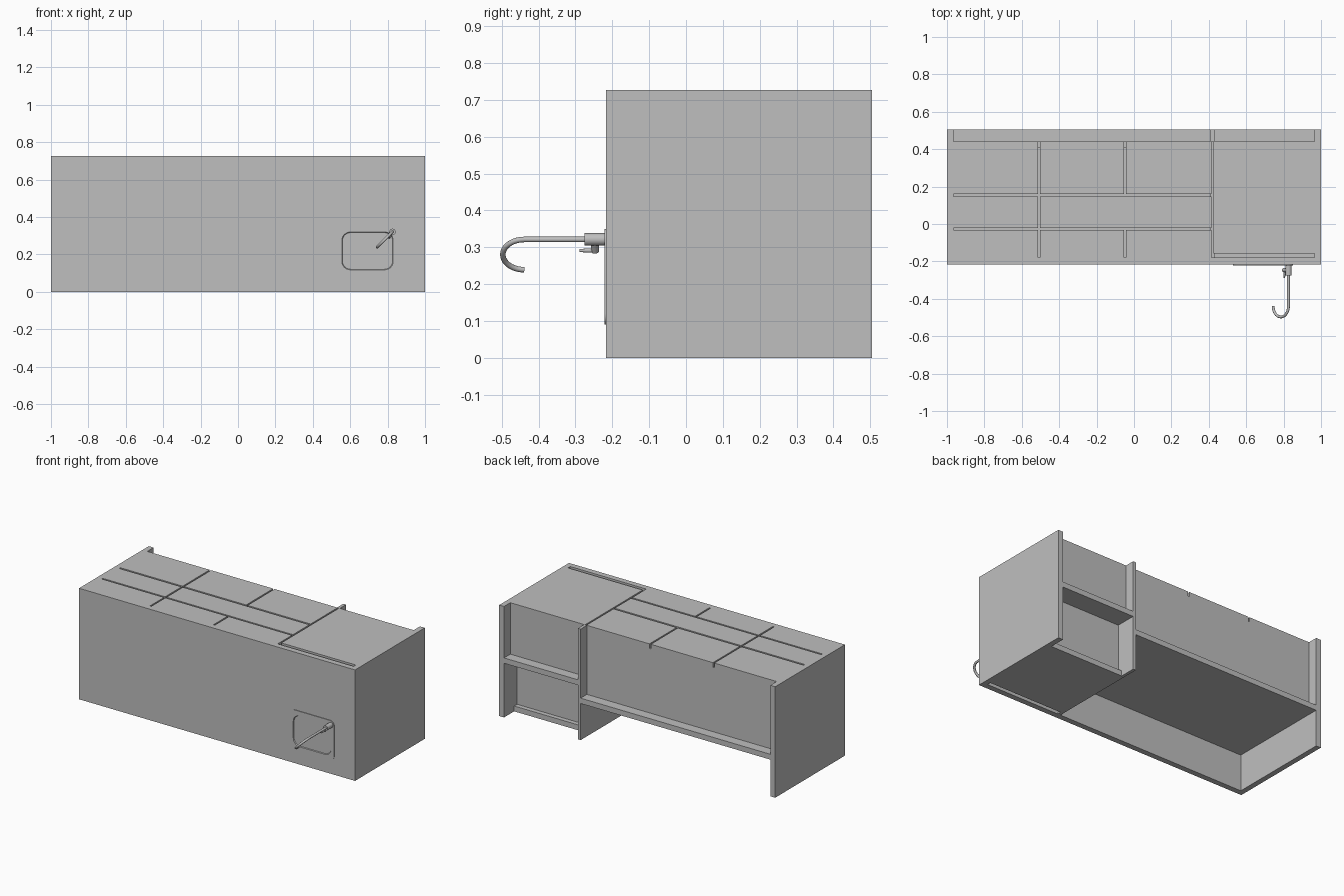
import bpy, bmesh, math
from mathutils import Vector

old = bpy.data.objects.get("Cube")
if old:
    bpy.data.objects.remove(old, do_unlink=True)

grey = bpy.data.materials.new("light_grey")
grey.use_nodes = True
COL = (0.52, 0.52, 0.52, 1)
grey.diffuse_color = COL
grey.node_tree.nodes["Principled BSDF"].inputs["Base Color"].default_value = COL


def finish(name, bm, smooth=False):
    bmesh.ops.recalc_face_normals(bm, faces=bm.faces)
    me = bpy.data.meshes.new(name)
    bm.to_mesh(me)
    bm.free()
    me.materials.append(grey)
    ob = bpy.data.objects.new(name, me)
    bpy.context.collection.objects.link(ob)
    if smooth:
        bpy.ops.object.select_all(action='DESELECT')
        ob.select_set(True)
        bpy.context.view_layer.objects.active = ob
        bpy.ops.object.shade_smooth_by_angle(angle=math.radians(35))
    return ob


def box(name, x, y, z):
    bm = bmesh.new()
    bmesh.ops.create_cube(bm, size=1)
    for v in bm.verts:
        v.co = [r[0] if c < 0 else r[1] for c, r in zip(v.co, (x, y, z))]
    return finish(name, bm)


def loft(name, rings, smooth=True):
    """Skin a list of equal-length point rings and cap both ends."""
    bm = bmesh.new()
    vs = [[bm.verts.new(p) for p in r] for r in rings]
    n = len(vs[0])
    for a, b in zip(vs, vs[1:]):
        for i in range(n):
            bm.faces.new((a[i], a[(i + 1) % n], b[(i + 1) % n], b[i]))
    bm.faces.new(vs[0])
    bm.faces.new(vs[-1])
    return finish(name, bm, smooth)


def rounded(x0, x1, z0, z1, r, y, seg=6):
    """Rounded rectangle in the plane of the worktop."""
    pts = []
    for cx, cz, a0 in ((x1 - r, z1 - r, 0), (x0 + r, z1 - r, 90),
                       (x0 + r, z0 + r, 180), (x1 - r, z0 + r, 270)):
        for i in range(seg + 1):
            a = math.radians(a0 + 90 * i / seg)
            pts.append((cx + r * math.cos(a), y, cz + r * math.sin(a)))
    return pts


def tube(name, path, radii, n=16):
    """Round tube along a path of points."""
    path = [Vector(p) for p in path]
    rings = []
    for i, p in enumerate(path):
        t = (path[min(i + 1, len(path) - 1)] - path[max(i - 1, 0)]).normalized()
        u = t.cross(Vector((1, 0, -1))).normalized()
        w = t.cross(u)
        rings.append([p + radii[i] * (u * math.cos(k * math.tau / n) + w * math.sin(k * math.tau / n))
                      for k in range(n)])
    return loft(name, rings)


W, TOP, FACE = 0.965, 0.727, 0.697      # inner half width, front plane, back of the fronts
Y0, Y1, YB = -0.18, 0.44, 0.505         # below worktop, cabinet bottom, floor edge

# Upright panels, each stepped back behind the fronts
for name, x in (("right_end_panel", (-1, -W)), ("left_end_panel", (W, 1)), ("divider", (0.41, 0.43))):
    box(name, x, (Y0, Y1), (0, FACE))
    box(name + "_foot", x, (Y1, YB), (0, TOP))

# Drawer cabinet carcass
box("drawer_cabinet_back", (-W, 0.41), (Y0, YB), (0.24, 0.275))
box("drawer_cabinet_bottom", (-W, 0.41), (0.41, Y1), (0.275, FACE))
for y in (-0.027, 0.154):
    box("drawer_rail", (-W, 0.41), (y - 0.018, y + 0.018), (0.64, 0.682))
for x in (-0.508, -0.048):
    box("drawer_upright", (x - 0.018, x + 0.018), (Y0, 0.41), (0.275, 0.68))

# Sink cabinet carcass
box("sink_cabinet_plinth", (0.43, W), (0.34, YB), (0.355, 0.39))
box("sink_cabinet_bottom", (0.43, W), (0.41, Y1), (0.39, FACE))
box("sink_cabinet_lower_wall", (0.43, W), (0.34, 0.37), (0.035, 0.355))
box("sink_cabinet_back", (0.43, W), (-0.155, 0.40), (0, 0.035))
for z in (0.02, 0.64):
    box("sink_cabinet_rail", (0.43, W), (Y0, -0.15), (z, z + 0.035))

# Fronts: rows of (y range, x ranges)
rows = (((Y0, -0.033), ((-W, -0.513), (-0.503, -0.053), (-0.043, 0.414))),
        ((-0.022, 0.148), ((-W, -0.513), (-0.503, 0.414))),
        ((0.16, Y1), ((-1, -0.513), (-0.503, -0.053), (-0.043, 0.414))),
        ((-0.157, Y1), ((0.424, 1),)))
for y, cols in rows:
    for x in cols:
        box("cabinet_front", x, y, (FACE, TOP))
box("end_strip_right", (-1, -W), (Y0, 0.16), (FACE, TOP))
box("end_strip_left", (W, 1), (Y0, -0.157), (FACE, TOP))

# Worktop with a rounded opening for the sink
worktop = box("worktop", (-1, 1), (-0.217, Y0), (0, TOP))
cutter = loft("sink_cutter", [rounded(0.545, 0.84, 0.10, 0.335, 0.05, y) for y in (-0.3, -0.1)], False)
cutter.hide_render = True
mod = worktop.modifiers.new("sink_opening", 'BOOLEAN')
mod.operation = 'DIFFERENCE'
mod.object = cutter
bpy.context.view_layer.objects.active = worktop
bpy.ops.object.modifier_apply(modifier=mod.name)
bpy.data.objects.remove(cutter, do_unlink=True)

# Sink bowl with a thin raised rim
loft("sink_bowl", [
    rounded(0.53, 0.85, 0.09, 0.35, 0.03, -0.216),
    rounded(0.53, 0.85, 0.09, 0.35, 0.03, -0.221),
    rounded(0.555, 0.83, 0.118, 0.32, 0.045, -0.221),
    rounded(0.56, 0.825, 0.123, 0.315, 0.045, -0.212),
    rounded(0.565, 0.82, 0.128, 0.31, 0.045, -0.10),
    rounded(0.58, 0.805, 0.143, 0.295, 0.04, -0.088)])

# Tap: base, hooked spout and side lever
FX, FZ, R, S = 0.826, 0.321, 0.058, math.sqrt(0.5)
tube("tap_base", [(FX, -0.216, FZ), (FX, -0.275, FZ)], [0.017] * 2, 24)
spout = [(FX, -0.27, FZ)]
for i in range(21):
    a = math.pi * i / 20
    d = R * (1 - math.cos(a)) * S
    spout.append((FX - d, -0.439 - R * math.sin(a), FZ - d))
tube("tap_spout", spout, [0.0075] * len(spout))
tube("tap_lever_hub", [(FX - 0.008, -0.247, FZ - 0.008), (FX - 0.026, -0.247, FZ - 0.032)], [0.011] * 2)
tube("tap_lever", [(FX - 0.022, -0.240, FZ - 0.029), (FX - 0.022, -0.262, FZ - 0.030),
                   (FX - 0.022, -0.289, FZ - 0.030)], [0.005, 0.006, 0.004])
